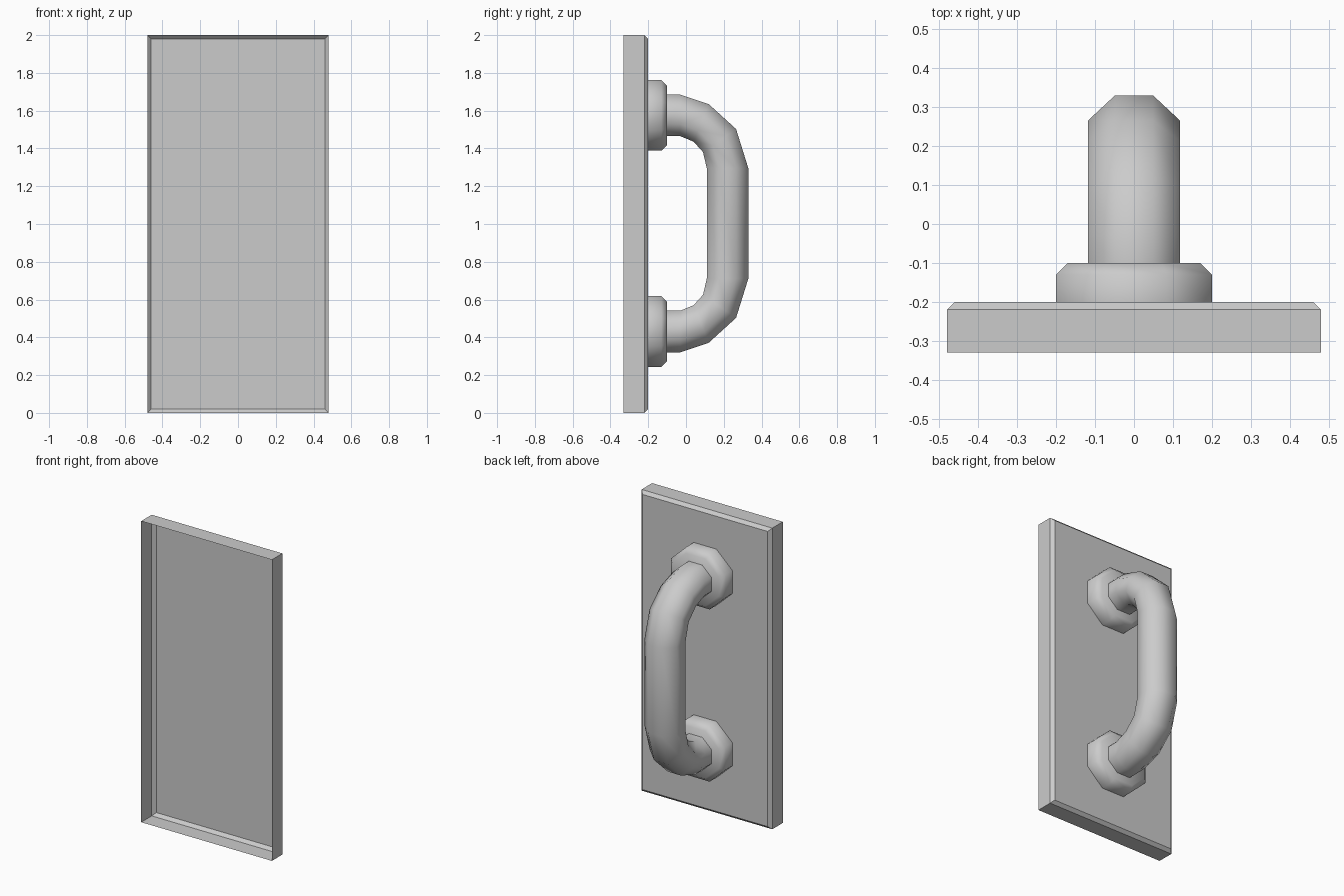
import bpy, bmesh, math
from mathutils import Vector

cube = bpy.data.objects.get("Cube")
if cube:
    bpy.data.objects.remove(cube, do_unlink=True)

metal = bpy.data.materials.new("grey metal")
grey = (0.6, 0.6, 0.6, 1)
metal.use_nodes = True
metal.diffuse_color = grey
metal.node_tree.nodes["Principled BSDF"].inputs["Base Color"].default_value = grey


def loft(name, rings, cap=False, smooth=False):
    """Skin a list of equal-length rings; optionally close the last one."""
    bm = bmesh.new()
    loops = [[bm.verts.new(p) for p in ring] for ring in rings]
    for a, b in zip(loops, loops[1:]):
        for i in range(len(a)):
            j = (i + 1) % len(a)
            bm.faces.new((a[i], a[j], b[j], b[i]))
    if cap:
        bm.faces.new(loops[-1])
    bmesh.ops.recalc_face_normals(bm, faces=bm.faces[:])
    for f in bm.faces:
        f.smooth = smooth
    mesh = bpy.data.meshes.new(name)
    bm.to_mesh(mesh)
    bm.free()
    mesh.materials.append(metal)
    obj = bpy.data.objects.new(name, mesh)
    bpy.context.collection.objects.link(obj)
    return obj


def octagon(centre, u, v):
    """Flat-sided octagon whose half widths are the vectors u and v."""
    k = 1 / math.cos(math.pi / 8)
    angles = [math.pi / 8 + i * math.pi / 4 for i in range(8)]
    return [centre + k * (math.cos(a) * u + math.sin(a) * v) for a in angles]


# Back plate: hollow tray, open at the front, with bevelled rear rim
def rectangle(y, inset):
    w, h = 0.48 - inset, 1 - inset
    return [Vector((sx * w, y, 1 + sz * h))
            for sx, sz in ((-1, -1), (1, -1), (1, 1), (-1, 1))]


loft("back_plate", [rectangle(-0.33, 0), rectangle(-0.22, 0),
                    rectangle(-0.2, 0.02)], cap=True)

# Mounting collars
mid_z, reach = 1.003, 0.572
for name, side in (("upper_collar", 1), ("lower_collar", -1)):
    rings = [octagon(Vector((0, y, mid_z + side * reach)),
                     Vector((0.2 - inset, 0, 0)), Vector((0, 0, 0.187 - inset)))
             for y, inset in ((-0.2, 0), (-0.13, 0), (-0.1, 0.03))]
    loft(name, rings, cap=True, smooth=True)

# Handle: outer and inner (y, height from middle) points, mirrored top to bottom
outer = [(-0.1, 0.682), (-0.03, 0.682), (0.12, 0.632), (0.265, 0.5), (0.33, 0.292)]
inner = [(-0.1, 0.462), (-0.03, 0.462), (0.04, 0.433), (0.09, 0.378), (0.11, 0.292)]
stations = [(o, i, 1) for o, i in zip(outer, inner)]
stations += [(o, i, -1) for o, i, s in reversed(stations)]
rings = []
for o, i, side in stations:
    far = Vector((0, o[0], mid_z + side * o[1]))
    near = Vector((0, i[0], mid_z + side * i[1]))
    rings.append(octagon((far + near) / 2, Vector((0.118, 0, 0)), (far - near) / 2))
loft("handle", rings, smooth=True)
